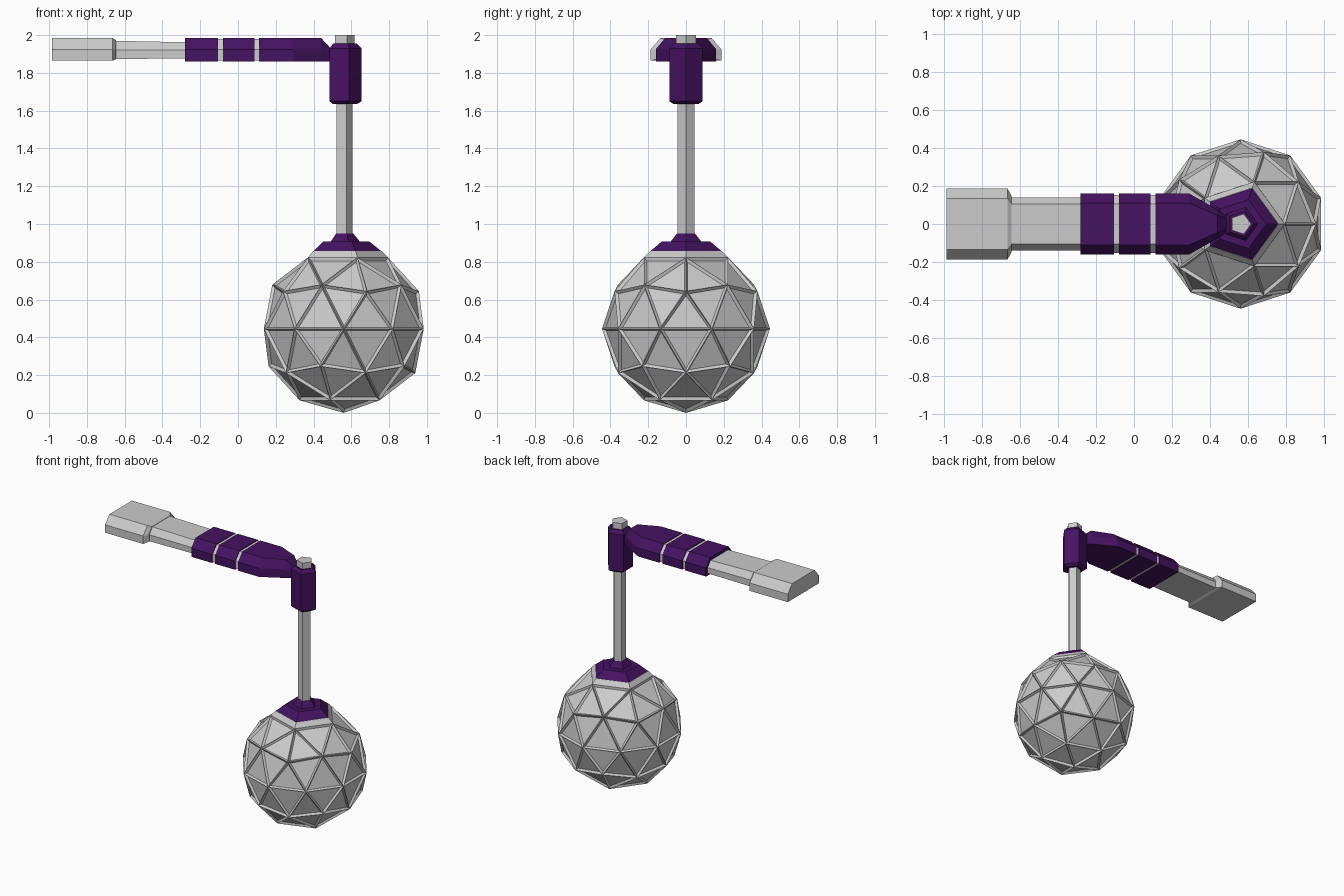
import bpy, bmesh
from math import cos, sin, pi

if "Cube" in bpy.data.objects:
    bpy.data.objects.remove(bpy.data.objects["Cube"])

purple = bpy.data.materials.new("dark_purple")
purple.diffuse_color = (0.06, 0.006, 0.12, 1)
purple.use_nodes = True
purple.node_tree.nodes["Principled BSDF"].inputs["Base Color"].default_value = purple.diffuse_color
CX = 0.56   # x of the hanging axis


def finish(bm, name, mat=None):
    bmesh.ops.recalc_face_normals(bm, faces=bm.faces[:])
    me = bpy.data.meshes.new(name)
    bm.to_mesh(me)
    bm.free()
    ob = bpy.data.objects.new(name, me)
    bpy.context.collection.objects.link(ob)
    if mat:
        me.materials.append(mat)
    return ob


def loft(name, rings, mat=None):
    """Skin a closed solid through rings of equal point count."""
    bm = bmesh.new()
    vs = [[bm.verts.new(p) for p in r] for r in rings]
    n = len(vs[0])
    for a, b in zip(vs, vs[1:]):
        for i in range(n):
            j = (i + 1) % n
            bm.faces.new((a[i], a[j], b[j], b[i]))
    bm.faces.new(vs[0])
    bm.faces.new(vs[-1])
    return finish(bm, name, mat)


def pentagon_post(name, profile, mat=None):
    """Five-sided turned part, profile = (radius, z), one corner facing +x."""
    loft(name, [[(CX + r * cos(2 * pi * i / 5), r * sin(2 * pi * i / 5), z)
                 for i in range(5)] for r, z in profile], mat)


def bar(name, sections, mat=None):
    """Bar along x with chamfered top, section = (x, half width, top half width, z0, z mid, z1)."""
    loft(name, [[(x, -w, z0), (x, w, z0), (x, w, zm), (x, t, z1), (x, -t, z1), (x, -w, zm)]
                for x, w, t, z0, zm, z1 in sections], mat)


# Faceted ball: geodesic sphere, top cut to a pentagon, sunken triangles
bm = bmesh.new()
bmesh.ops.create_icosphere(bm, subdivisions=2, radius=0.445)
top = max(bm.verts, key=lambda v: v.co.z)
bmesh.ops.dissolve_verts(bm, verts=[top])
bmesh.ops.translate(bm, verts=bm.verts[:], vec=(CX, 0, 0.445))
bmesh.ops.recalc_face_normals(bm, faces=bm.faces[:])
tris = [f for f in bm.faces if len(f.verts) == 3]
bmesh.ops.inset_individual(bm, faces=tris, thickness=0.022, depth=-0.015)
finish(bm, "faceted_ball")

# Hanging post and its collars
pentagon_post("ball_shoulder", [(0.234, 0.823), (0.2, 0.857)])
pentagon_post("ball_cap", [(0.2, 0.855), (0.135, 0.907), (0.085, 0.907), (0.05, 0.95)], purple)
pentagon_post("hanging_rod", [(0.047, 0.9), (0.047, 1.94)])
pentagon_post("pivot_collar", [(0.07, 1.635), (0.093, 1.65), (0.093, 1.93), (0.07, 1.955)], purple)
pentagon_post("rod_tip", [(0.056, 1.94), (0.056, 2.0)])

# Handle arm: end block, neck running through the grip as a core
bar("handle_end", [(-0.985, 0.187, 0.135, 1.865, 1.925, 1.985),
                   (-0.665, 0.187, 0.135, 1.865, 1.925, 1.985),
                   (-0.645, 0.15, 0.11, 1.873, 1.925, 1.972)])
bar("handle_neck", [(-0.66, 0.14, 0.105, 1.873, 1.922, 1.97),
                    (-0.27, 0.14, 0.105, 1.877, 1.92, 1.962)])
bar("grip_core", [(-0.27, 0.153, 0.105, 1.866, 1.925, 1.979),
                  (0.2, 0.153, 0.105, 1.866, 1.925, 1.979)])

# Purple grip segments, the last one tapering to the pivot
grip = (0.16, 0.11, 1.86, 1.925, 1.985)
for i, (a, b) in enumerate([(-0.28, -0.105), (-0.08, 0.087)]):
    bar(f"grip_segment_{i + 1}", [(a, *grip), (b, *grip)], purple)
bar("grip_taper", [(0.112, *grip), (0.29, *grip),
                   (0.44, 0.075, 0.045, 1.86, 1.925, 1.985),
                   (0.50, 0.036, 0.022, 1.86, 1.89, 1.92)], purple)
